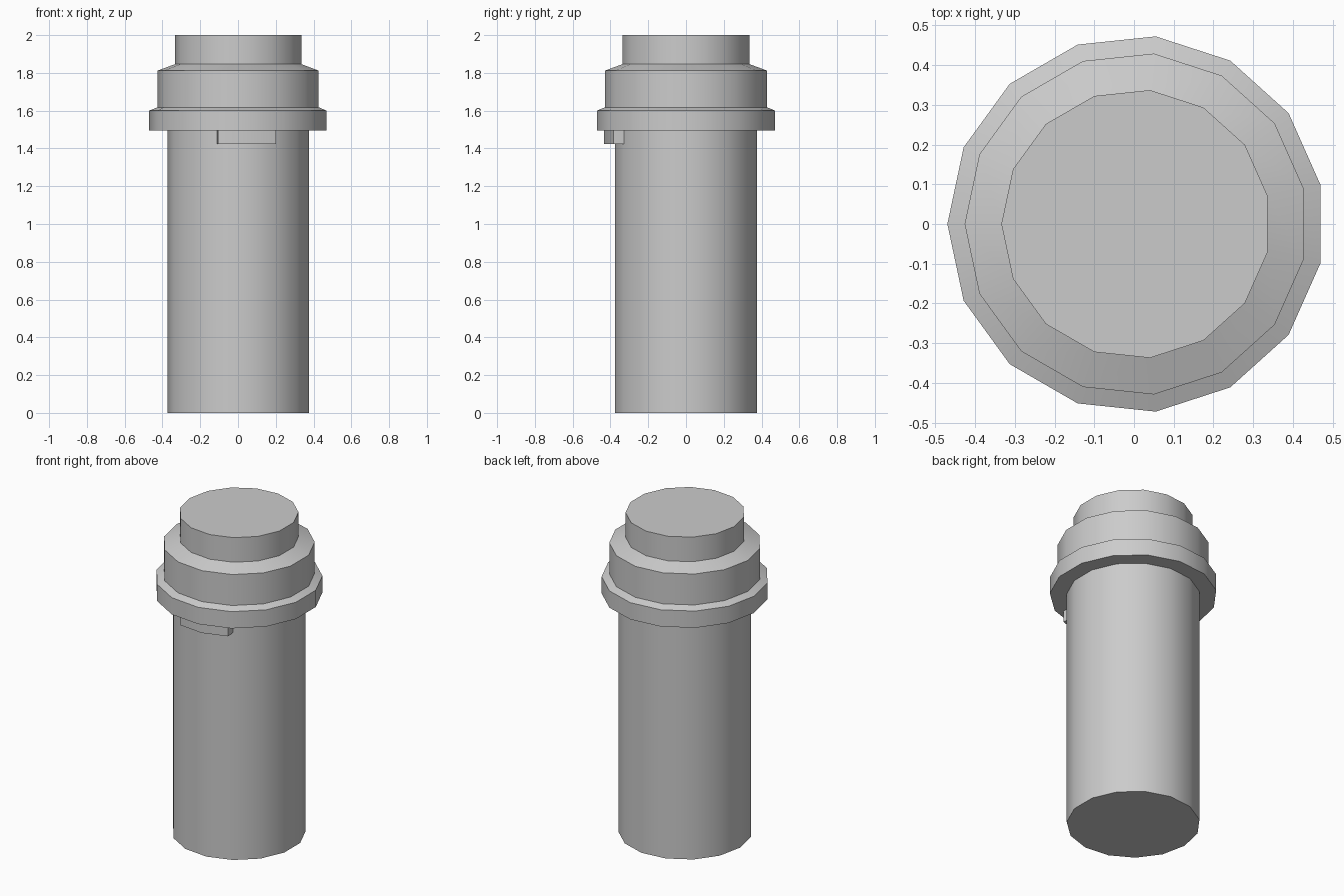
import bpy, bmesh
from math import cos, sin, radians, pi

if "Cube" in bpy.data.objects:
    bpy.data.objects.remove(bpy.data.objects["Cube"])

SIDES = 15
CX = 0.005  # a 15-gon is slightly lopsided in x, so shift it to centre its bounds


def ring_point(r, deg):
    return CX + r * cos(radians(deg)), r * sin(radians(deg))


def finish(name, bm):
    bmesh.ops.recalc_face_normals(bm, faces=bm.faces)
    mesh = bpy.data.meshes.new(name)
    bm.to_mesh(mesh)
    bm.free()
    obj = bpy.data.objects.new(name, mesh)
    bpy.context.collection.objects.link(obj)
    bpy.ops.object.select_all(action='DESELECT')
    obj.select_set(True)
    bpy.context.view_layer.objects.active = obj
    bpy.ops.object.shade_smooth_by_angle(angle=radians(30))
    return obj


def lathe(name, profile):
    bm = bmesh.new()
    rings = [[bm.verts.new((*ring_point(r, 180 + i * 360 / SIDES), z))
              for i in range(SIDES)] for r, z in profile]
    for a, b in zip(rings, rings[1:]):
        for i in range(SIDES):
            j = (i + 1) % SIDES
            bm.faces.new((a[i], a[j], b[j], b[i]))
    bm.faces.new(rings[0])
    bm.faces.new(rings[-1])
    return finish(name, bm)


# Cylinder body with flange, shoulder and top neck as one stepped profile
lathe("canister_body", [
    (0.379, 0.0), (0.379, 1.495),
    (0.475, 1.495), (0.475, 1.60),
    (0.4315, 1.618), (0.4315, 1.812),
    (0.339, 1.846), (0.339, 2.0)])

# Front latch: two body facets pushed out along their shared direction
inner = [ring_point(0.379, a) for a in (252, 276, 300)]
dx, dy = 0.057 * cos(radians(276)), 0.057 * sin(radians(276))
outer = [(x + dx, y + dy) for x, y in reversed(inner)]
bm = bmesh.new()
base = bm.faces.new([bm.verts.new((x, y, 1.424)) for x, y in inner + outer])
ext = bmesh.ops.extrude_face_region(bm, geom=[base], use_keep_orig=True)
bmesh.ops.translate(bm, vec=(0, 0, 0.071),
                    verts=[v for v in ext['geom'] if isinstance(v, bmesh.types.BMVert)])
finish("front_latch", bm)
